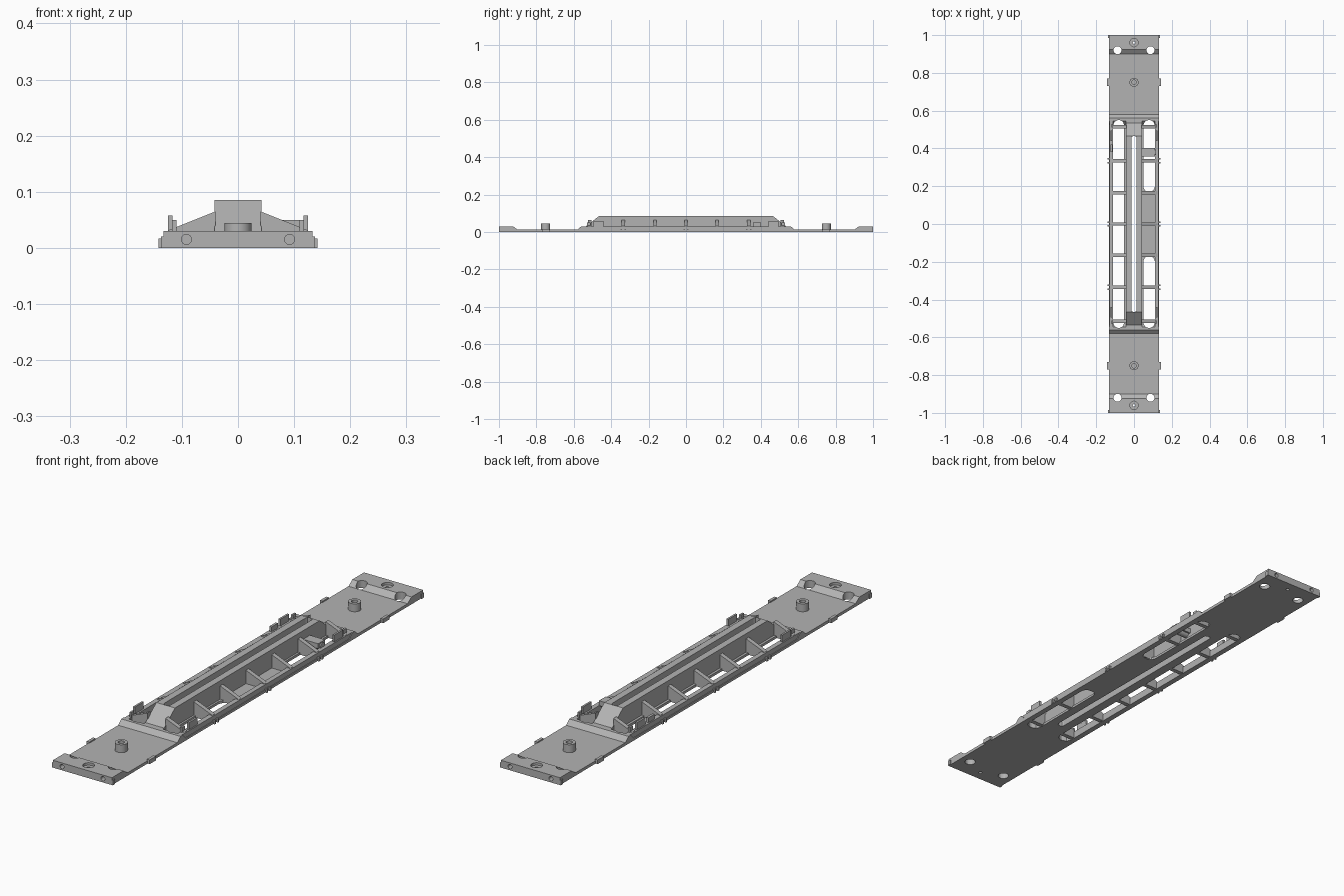
import bpy
import bmesh
from mathutils import Matrix, Vector

cube = bpy.data.objects.get("Cube")
if cube:
    bpy.data.objects.remove(cube, do_unlink=True)

grey = bpy.data.materials.new("light grey plastic")
grey.use_nodes = True
colour = (0.45, 0.45, 0.45, 1)
grey.diffuse_color = colour
grey.node_tree.nodes["Principled BSDF"].inputs["Base Color"].default_value = colour


def finish(name, bm):
    bmesh.ops.recalc_face_normals(bm, faces=bm.faces)
    mesh = bpy.data.meshes.new(name)
    bm.to_mesh(mesh)
    bm.free()
    mesh.materials.append(grey)
    obj = bpy.data.objects.new(name, mesh)
    bpy.context.collection.objects.link(obj)
    return obj


def prism(name, points, axis, lo, hi):
    """Extrude a flat outline along the x, y or z axis."""
    bm = bmesh.new()

    def place(p, t):
        return {"x": (t, p[0], p[1]), "y": (p[0], t, p[1]), "z": (p[0], p[1], t)}[axis]

    face = bm.faces.new([bm.verts.new(place(p, lo)) for p in points])
    grown = bmesh.ops.extrude_face_region(bm, geom=[face])["geom"]
    shift = Vector(place((0, 0), hi - lo))
    bmesh.ops.translate(bm, verts=[g for g in grown if isinstance(g, bmesh.types.BMVert)], vec=shift)
    return finish(name, bm)


def box(name, x0, x1, y0, y1, z0, z1):
    x0, x1 = sorted((x0, x1))
    y0, y1 = sorted((y0, y1))
    return prism(name, [(x0, y0), (x1, y0), (x1, y1), (x0, y1)], "z", z0, z1)


def cylinder(name, radius, centre, depth, axis="Z", sides=24):
    bm = bmesh.new()
    turn = Matrix() if axis == "Z" else Matrix.Rotation(1.5707963, 4, "X" if axis == "Y" else "Y")
    bmesh.ops.create_cone(bm, cap_ends=True, segments=sides, radius1=radius, radius2=radius,
                          depth=depth, matrix=Matrix.Translation(centre) @ turn)
    return finish(name, bm)


def cut(obj, cutters):
    """Subtract each cutter, bake the result, and remove the cutters."""
    for c in cutters:
        c.hide_render = True
        mod = obj.modifiers.new("cut", "BOOLEAN")
        mod.operation = "DIFFERENCE"
        mod.solver = "EXACT"
        mod.object = c
    bpy.context.view_layer.update()
    baked = bpy.data.meshes.new_from_object(obj.evaluated_get(bpy.context.evaluated_depsgraph_get()))
    obj.modifiers.clear()
    obj.data = baked
    for c in cutters:
        bpy.data.objects.remove(c, do_unlink=True)


def slot(x0, x1, y0, y1, chamfer):
    """Long window with softened corners."""
    c = chamfer
    h = c * 0.3
    outline = [(x0, y0 + c), (x0 + h, y0 + h), (x0 + c, y0), (x1 - c, y0), (x1 - h, y0 + h), (x1, y0 + c),
               (x1, y1 - c), (x1 - h, y1 - h), (x1 - c, y1), (x0 + c, y1), (x0 + h, y1 - h), (x0, y1 - c)]
    return prism("slot_cutter", outline, "z", -0.05, 0.2)


# Deck: end blocks, thin bogie plates, ramps and middle floor
half = [(1, 0), (1, 0.03), (0.925, 0.03), (0.9, 0.012), (0.58, 0.012),
        (0.56, 0.03), (0.545, 0.03), (0.525, 0.01)]
deck = prism("deck", half + [(-y, z) for y, z in reversed(half)], "x", -0.133, 0.133)
cutters = [slot(-0.11, -0.052, -0.55, 0.55, 0.025),
           slot(0.05, 0.11, 0.17, 0.55, 0.025),
           slot(0.05, 0.11, -0.55, -0.17, 0.025),
           slot(-0.014, 0.014, -0.465, 0.465, 0.01)]
for end in (-1, 1):
    cutters.append(cylinder("coupling_recess", 0.022, (0, end * 0.96, 0.035), 0.03))
    cutters.append(cylinder("coupling_hole", 0.007, (0, end * 0.96, 0), 0.1))
    for side in (-1, 1):
        cutters.append(cylinder("step_hole", 0.021, (side * 0.087, end * 0.92, 0), 0.2))
        cutters.append(cylinder("buffer_hole", 0.009, (side * 0.092, end, 0.015), 0.05, "Y", 16))
cut(deck, cutters)

# Central spine with a long open slot
spine_half = [(0.56, 0.008), (0.56, 0.03), (0.535, 0.03), (0.465, 0.085)]
spine = prism("spine", spine_half + [(-y, z) for y, z in reversed(spine_half)], "x", -0.042, 0.042)
cut(spine, [slot(-0.014, 0.014, -0.465, 0.465, 0.01)])

# Gusset ribs, side rails and side details
for side, label in ((-1, "right"), (1, "left")):
    box(label + "_rail", side * 0.11, side * 0.13, -0.55, 0.55, 0, 0.03)
    for i, y in enumerate((-0.515, -0.335, -0.166, 0, 0.166, 0.335, 0.515)):
        outline = [(side * x, z) for x, z in ((0.04, 0.002), (0.125, 0.002), (0.125, 0.031), (0.04, 0.065))]
        prism(f"{label}_rib_{i}", outline, "y", y - 0.009, y + 0.009)
    for y in (-0.335, 0, 0.335):
        for off in (-0.01, 0.01):
            box(label + "_clip", side * 0.128, side * 0.14, y + off - 0.004, y + off + 0.004, 0, 0.014)
    for end in (-1, 1):
        box(label + "_step_tab", side * 0.13, side * 0.142, end * 0.73, end * 0.77, 0, 0.017)
        box(label + "_corner_tab", side * 0.13, side * 0.137, end * 0.985, end, 0, 0.02)
        box(label + "_upright_plate", side * 0.117, side * 0.125, end * 0.44, end * 0.495, 0.02, 0.058)
        box(label + "_upright_lug", side * 0.11, side * 0.118, end * 0.51, end * 0.53, 0.02, 0.05)

# Pivot bosses on the bogie plates
for end, label in ((-1, "front"), (1, "back")):
    boss = cylinder(label + "_pivot", 0.024, (0, end * 0.75, 0.026), 0.036, sides=32)
    cut(boss, [cylinder("pivot_hole", 0.012, (0, end * 0.75, 0.04), 0.04)])

# Brake equipment box
box("brake_box", 0.04, 0.11, 0.358, 0.402, 0.03, 0.05)
cylinder("brake_cylinder", 0.015, (0.08, 0.38, 0.032), 0.07, "X")
box("right_valve_plate", -0.125, -0.115, 0.38, 0.42, 0.02, 0.05)

# Smooth round surfaces, crisp edges
for obj in bpy.context.view_layer.objects:
    obj.select_set(obj.type == "MESH" and ("pivot" in obj.name or "cylinder" in obj.name))
    if obj.select_get():
        bpy.context.view_layer.objects.active = obj
if bpy.context.selected_objects:
    bpy.ops.object.shade_smooth_by_angle(angle=0.6)
